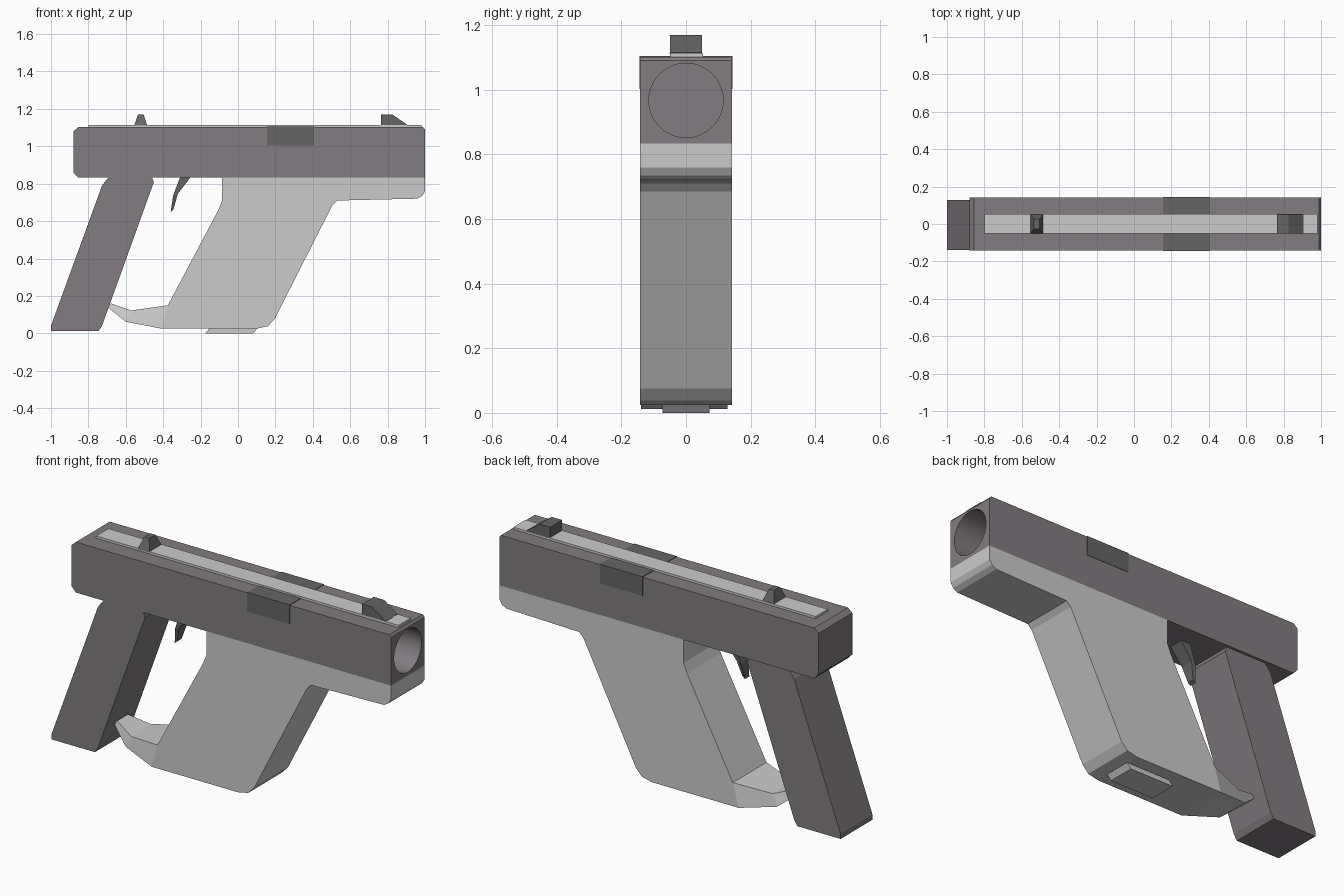
import bpy, bmesh, math
from mathutils import Matrix

if "Cube" in bpy.data.objects:
    bpy.data.objects.remove(bpy.data.objects["Cube"])


def material(name, rgb):
    m = bpy.data.materials.new(name)
    m.diffuse_color = (*rgb, 1)
    m.use_nodes = True
    m.node_tree.nodes["Principled BSDF"].inputs["Base Color"].default_value = m.diffuse_color
    return m


DARK = material("dark_frame", (0.22, 0.20, 0.215))
LIGHT = material("light_frame", (0.68, 0.68, 0.66))
BLACK = material("dark_metal", (0.13, 0.13, 0.13))


def finish(name, bm, mat):
    bmesh.ops.recalc_face_normals(bm, faces=bm.faces)
    me = bpy.data.meshes.new(name)
    bm.to_mesh(me)
    bm.free()
    ob = bpy.data.objects.new(name, me)
    bpy.context.collection.objects.link(ob)
    me.materials.append(mat)
    return ob


def prism(name, pts, y0, y1, mat):
    """Side profile (x, z) extruded across y."""
    bm = bmesh.new()
    a = [bm.verts.new((x, y0, z)) for x, z in pts]
    b = [bm.verts.new((x, y1, z)) for x, z in pts]
    bm.faces.new(a)
    bm.faces.new(b)
    for i in range(len(pts)):
        j = (i + 1) % len(pts)
        bm.faces.new((a[i], a[j], b[j], b[i]))
    return finish(name, bm, mat)


def loft(name, stations, mat):
    """Quad sections: (point a, point b, half width at a, half width at b)."""
    bm = bmesh.new()
    rings = []
    for (ax, az), (bx, bz), wa, wb in stations:
        rings.append([bm.verts.new(p) for p in
                      ((ax, -wa, az), (ax, wa, az), (bx, wb, bz), (bx, -wb, bz))])
    bm.faces.new(rings[0])
    bm.faces.new(rings[-1])
    for r, s in zip(rings, rings[1:]):
        for i in range(4):
            j = (i + 1) % 4
            bm.faces.new((r[i], r[j], s[j], s[i]))
    return finish(name, bm, mat)


def box(x0, x1, z0, z1):
    return [(x0, z0), (x1, z0), (x1, z1), (x0, z1)]


# Upper slide with chamfered rear end
slide = prism("slide", [(-0.855, 0.833), (1.0, 0.833), (1.0, 1.09), (0.99, 1.102),
                        (-0.855, 1.102), (-0.88, 1.08), (-0.88, 0.86)],
              -0.142, 0.142, DARK)

# Muzzle bore cut into the front of the slide
bm = bmesh.new()
bmesh.ops.create_cone(bm, cap_ends=True, segments=48, radius1=0.115, radius2=0.115, depth=1.0,
                      matrix=Matrix.Translation((1.0, 0, 0.967)) @ Matrix.Rotation(math.pi / 2, 4, 'Y'))
cutter = finish("bore_cutter", bm, DARK)
cutter.hide_render = True
mod = slide.modifiers.new("bore", 'BOOLEAN')
mod.operation = 'DIFFERENCE'
mod.solver = 'EXACT'
mod.object = cutter
bpy.context.view_layer.objects.active = slide
slide.select_set(True)
bpy.ops.object.modifier_apply(modifier=mod.name)
bpy.data.objects.remove(cutter)
bpy.ops.object.shade_smooth_by_angle(angle=math.radians(20))

# Ejection port panel, top rib
prism("port_panel", box(0.155, 0.405, 1.003, 1.105), -0.144, 0.144, BLACK)
prism("top_rib", box(-0.80, 0.98, 1.09, 1.114), -0.05, 0.053, LIGHT)

# Sights
prism("front_sight", [(0.765, 1.10), (0.765, 1.17), (0.825, 1.17), (0.905, 1.115), (0.905, 1.10)],
      -0.05, 0.05, BLACK)
loft("rear_sight", [((-0.555, 1.11), (-0.485, 1.11), 0.052, 0.052),
                    ((-0.535, 1.17), (-0.505, 1.17), 0.026, 0.026)], BLACK)

# Raked rear grip
prism("grip", [(-1.0, 0.012), (-0.745, 0.012), (-0.727, 0.04), (-0.45, 0.808), (-0.462, 0.84),
               (-0.68, 0.84), (-0.703, 0.822), (-0.727, 0.79), (-1.0, 0.04)],
      -0.14, 0.128, DARK)

# Forward magazine housing with barrel underside
prism("housing", [(-0.085, 0.834), (-0.085, 0.71), (-0.105, 0.66), (-0.375, 0.15), (-0.41, 0.025),
                  (0.10, 0.025), (0.16, 0.038), (0.195, 0.075), (0.505, 0.685), (0.53, 0.71),
                  (0.96, 0.72), (0.985, 0.735), (1.0, 0.76), (1.0, 0.834)],
      -0.142, 0.142, LIGHT)
prism("base_plate", [(-0.175, 0.0), (0.08, 0.0), (0.107, 0.03), (-0.15, 0.03)],
      -0.073, 0.073, LIGHT)

# Tapering hand guard reaching back to the grip
loft("hand_guard", [((-0.375, 0.15), (-0.41, 0.025), 0.142, 0.142),
                    ((-0.57, 0.122), (-0.60, 0.062), 0.085, 0.09),
                    ((-0.68, 0.16), (-0.70, 0.142), 0.045, 0.045)], LIGHT)

# Curved trigger
loft("trigger", [((-0.308, 0.84), (-0.25, 0.84), 0.04, 0.04),
                 ((-0.347, 0.735), (-0.322, 0.745), 0.035, 0.035),
                 ((-0.36, 0.65), (-0.345, 0.662), 0.018, 0.018)], BLACK)
